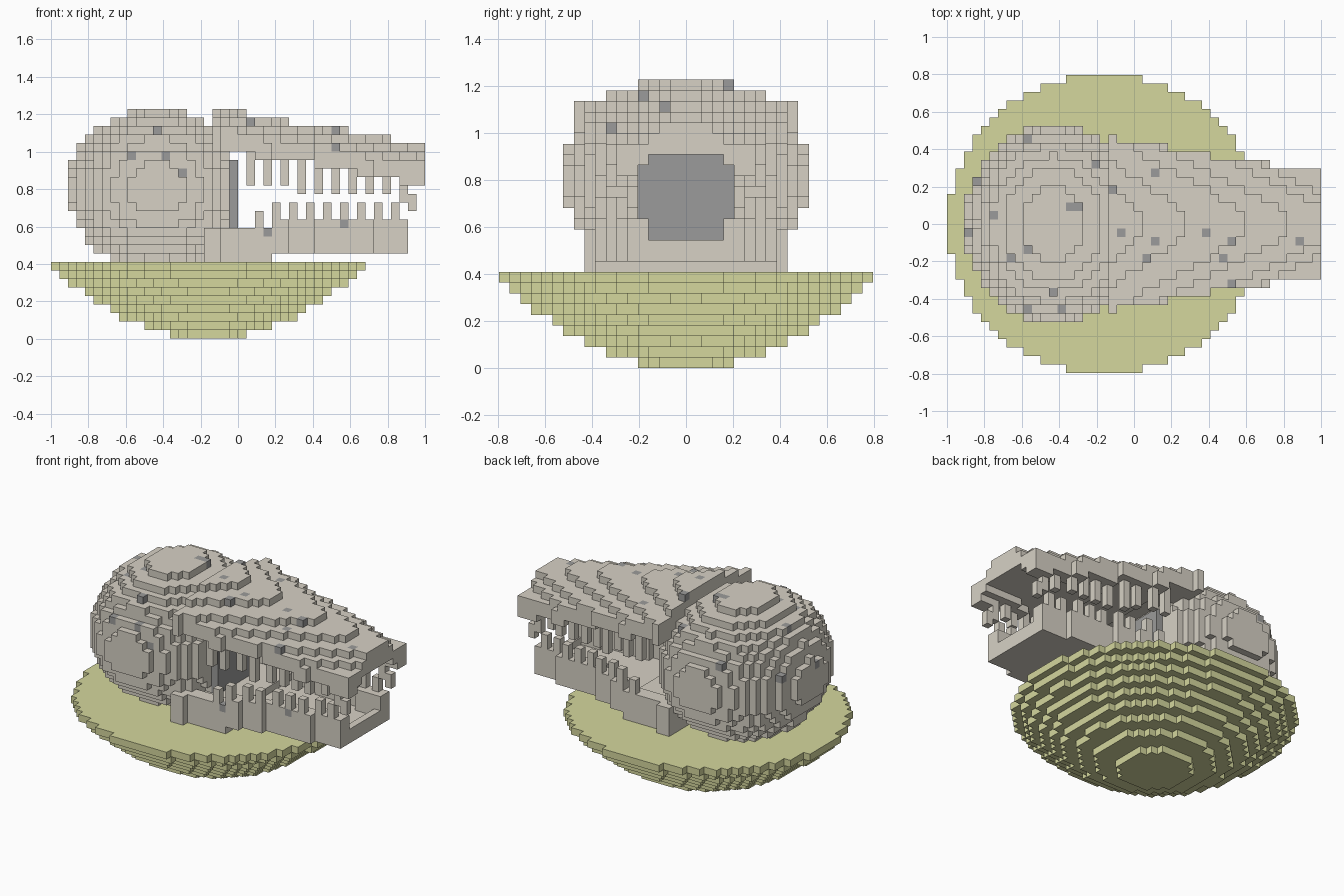
import bpy
import bmesh
from mathutils import Vector

if "Cube" in bpy.data.objects:
    bpy.data.objects.remove(bpy.data.objects["Cube"], do_unlink=True)

UNIT = 1 / 22          # edge of one block
LENGTH, WIDTH, HEIGHT = 44, 17, 27


def material(name, rgb):
    mat = bpy.data.materials.new(name)
    mat.use_nodes = True
    mat.diffuse_color = (*rgb, 1)
    mat.node_tree.nodes["Principled BSDF"].inputs["Base Color"].default_value = (*rgb, 1)
    return mat


bone = material("bone", (0.68, 0.64, 0.56))
stone = material("dark stone", (0.33, 0.33, 0.325))
moss = material("pale moss", (0.66, 0.68, 0.34))


def fill(inside, xs=range(LENGTH), zs=range(HEIGHT)):
    """Cells (x, y, z) of the block grid for which the rule holds."""
    return {(i, j, k) for i in xs for j in range(-WIDTH, WIDTH + 1) for k in zs if inside(i, j, k)}


# Island: a bowl whose squared radius grows evenly with height
def in_island(i, j, k):
    r2 = 20 + 36.3 * k
    return ((i + 0.5 - 18.5) / 1.045) ** 2 + j * j <= r2


island = fill(in_island, zs=range(9))


# Cranium: an ellipsoid cut by the ground, with a low post at the jaw hinge
def in_cranium(i, j, k):
    ball = ((i + 0.5 - 12.5) / 10.5) ** 2 + (j / 11.6) ** 2 + ((k + 0.5 - 17.6) / 9.6) ** 2 <= 1
    post = i in (18, 19) and abs(j) <= 9 and k < 13
    return ball or post


cranium = fill(in_cranium, range(21), range(9, HEIGHT))
throat = fill(lambda i, j, k: abs(j) <= 4, [21], range(12, 21))


# Snout: stepped outline, pointed terraces on top, lowered rim
def half_width(i):
    return 10 - sum(i >= step for step in (20, 26, 31, 38))


def rim_bottom(i):
    return 22 - sum(i >= step for step in (24, 31, 36, 41))


# Layer: (where its point ends, how fast it widens backwards)
TERRACES = {21: (48, 0.5), 22: (45, 0.5), 23: (40, 0.5),
            24: (35, 0.56), 25: (28, 0.65), 26: (23, 0.75)}


def in_snout(i, j, k):
    h, y = half_width(i), abs(j)
    if k in TERRACES:
        tip, slope = TERRACES[k]
        if i >= tip or y > slope * (tip - i) + 1.2:
            return False
    bottom = rim_bottom(i)
    if y < h - 1:
        bottom = max(bottom, 20 - (y == h - 2))
    return y <= h and k >= bottom


snout = fill(in_snout, range(19, LENGTH), range(18, HEIGHT))


# Lower jaw: a tray with raised side walls
def jaw_width(i):
    return 8 if i < 28 else half_width(i) - 1


def in_jaw(i, j, k):
    y, w = abs(j), jaw_width(i)
    if y > w:
        return False
    if i < 26:
        return k <= 12 if y >= w - 1 else k <= 11
    if k < 10:
        return False
    return y >= w - 1 or k == 10 or (i == 41 and k == 11)


jaw = fill(in_jaw, range(18, 42), range(9, 14))

# Teeth: one block thick, along both sides
upper_teeth, lower_teeth = set(), set()
for side in (-1, 1):
    for i in range(23, 42, 2):
        low = 18 if i < 28 else 16 if i == 41 else 17
        upper_teeth |= {(i, side * (half_width(i) - 1), k) for k in range(low, 22)}
    upper_teeth |= {(42, side * 5, k) for k in (15, 16)}
    for i in range(24, 41, 2):
        lower_teeth |= {(i, side * jaw_width(i), k) for k in range(12, 15 if i == 24 else 16)}

# Long upper teeth must not poke through the lowered tip
upper_teeth = {c for c in upper_teeth if c[2] < 21 or c[0] < 36} - snout
lower_teeth -= jaw
snout -= cranium
jaw -= cranium
solid = island | cranium | throat | snout | jaw | upper_teeth | lower_teeth

# Dark weathered blocks: the topmost or front-most block at each place
skull = cranium | snout | jaw
from_above = [(3, 5), (2, -1), (5, 1), (7, -4), (9, -3), (9, 10), (9, -10), (12, -8),
              (13, -10), (14, 2), (15, 2), (17, 7), (19, 4), (24, 6), (20, -1), (24, -2),
              (23, -4), (30, -1), (32, -4), (33, -2), (33, -7), (41, -2)]
from_front = [(15, 19), (25, 12), (34, 13)]
spots = set()
for i, j in from_above:
    column = [c for c in skull if c[0] == i and c[1] == j]
    spots |= {max(column, key=lambda c: c[2])} if column else set()
for i, k in from_front:
    row = [c for c in skull if c[0] == i and c[2] == k]
    spots |= {min(row, key=lambda c: c[1])} if row else set()


def build(name, cells, mats):
    """Mesh of the exposed block faces; spots take the second material."""
    bm = bmesh.new()
    corners = {}

    def vert(key):
        if key not in corners:
            i, j, k = key
            corners[key] = bm.verts.new(Vector((i - LENGTH / 2, j - 0.5, k)) * UNIT)
        return corners[key]

    for cell in sorted(cells):
        for axis in range(3):
            for step in (0, 1):
                near = list(cell)
                near[axis] += 2 * step - 1
                if tuple(near) in solid:
                    continue
                loop = []
                for a, b in ((0, 0), (1, 0), (1, 1), (0, 1)):
                    p = list(cell)
                    p[axis] += step
                    p[(axis + 1) % 3] += a
                    p[(axis + 2) % 3] += b
                    loop.append(vert(tuple(p)))
                face = bm.faces.new(loop if step else loop[::-1])
                face.material_index = int(cell in spots)
    mesh = bpy.data.meshes.new(name)
    bm.to_mesh(mesh)
    bm.free()
    for mat in mats:
        mesh.materials.append(mat)
    bpy.context.collection.objects.link(bpy.data.objects.new(name, mesh))


build("island", island, [moss])
build("cranium", cranium, [bone, stone])
build("throat", throat, [stone])
build("snout", snout, [bone, stone])
build("lower_jaw", jaw, [bone, stone])
build("upper_teeth", upper_teeth, [bone])
build("lower_teeth", lower_teeth, [bone])
